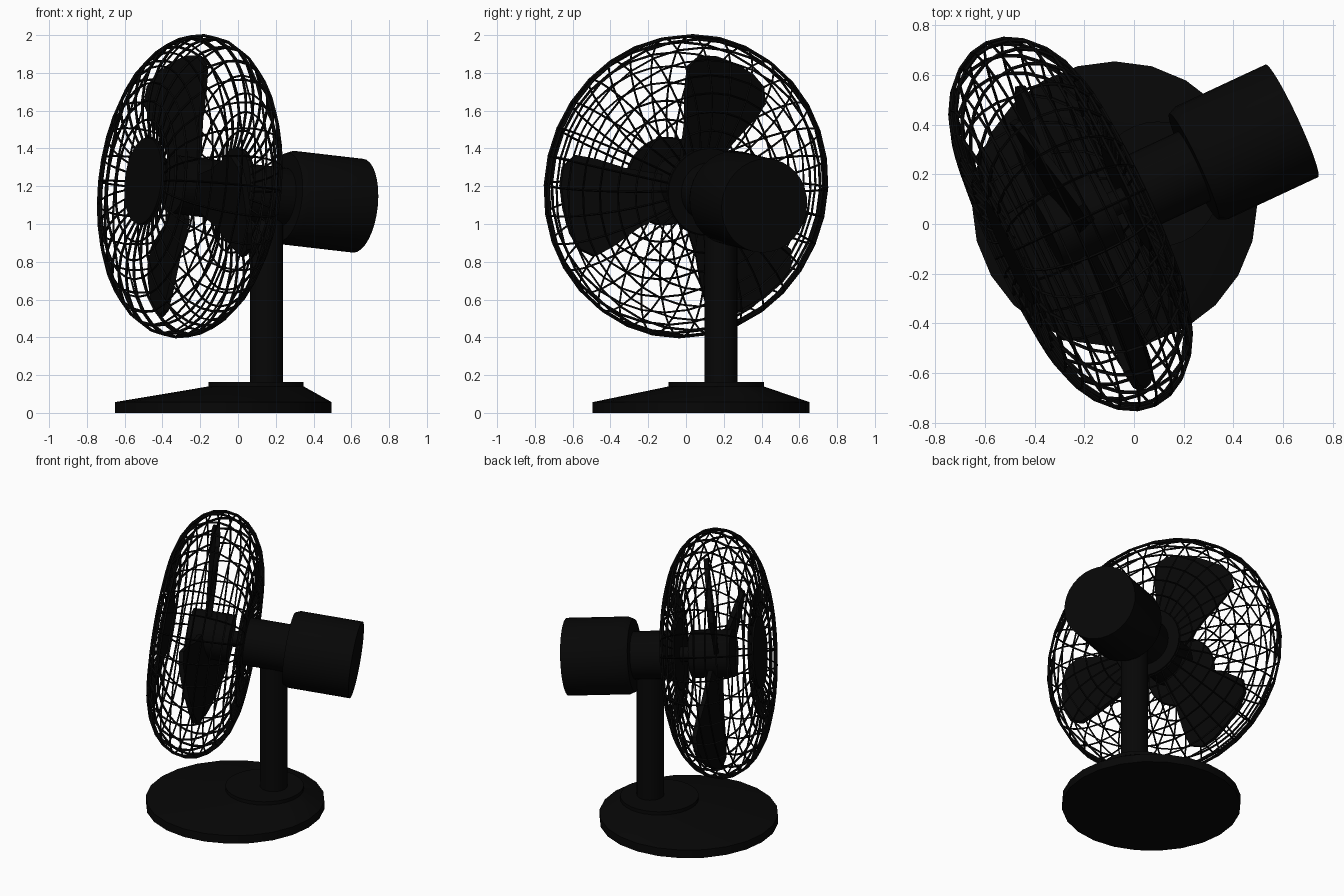
import bpy, bmesh
from math import sin, cos, pi, radians
from mathutils import Vector, Matrix

if "Cube" in bpy.data.objects:
    bpy.data.objects.remove(bpy.data.objects["Cube"])

black = bpy.data.materials.new("black_plastic")
black.diffuse_color = (0.002, 0.002, 0.002, 1)
black.use_nodes = True
black.node_tree.nodes["Principled BSDF"].inputs["Base Color"].default_value = black.diffuse_color

# Frame of the swivelled, tilted head: local z points out of the front
yaw, tilt = radians(25), radians(6)
front = Vector((-cos(yaw) * cos(tilt), -sin(yaw) * cos(tilt), sin(tilt)))
side = Vector((sin(yaw), -cos(yaw), 0))
up = front.cross(side)
HEAD = Matrix.Translation((-0.255, 0, 1.2)) @ Matrix((side, up, front)).transposed().to_4x4()


def finish(name, bm, matrix=Matrix(), smooth=True):
    bmesh.ops.recalc_face_normals(bm, faces=bm.faces)
    me = bpy.data.meshes.new(name)
    bm.to_mesh(me)
    bm.free()
    me.materials.append(black)
    ob = bpy.data.objects.new(name, me)
    bpy.context.collection.objects.link(ob)
    ob.matrix_world = matrix
    if smooth:
        bpy.context.view_layer.objects.active = ob
        ob.select_set(True)
        bpy.ops.object.shade_smooth_by_angle(angle=radians(30))
        ob.select_set(False)
    return ob


def loft(bm, profile, sides, caps=True):
    """Skin circles given as (radius, z) or (radius, z, x, y)."""
    rings = []
    for r, z, *c in profile:
        cx, cy = c or (0, 0)
        rings.append([bm.verts.new((cx + r * sin(2 * pi * i / sides),
                                    cy + r * cos(2 * pi * i / sides), z)) for i in range(sides)])
    for a, b in zip(rings, rings[1:]):
        for i in range(sides):
            j = (i + 1) % sides
            bm.faces.new((a[i], a[j], b[j], b[i]))
    if caps:
        bm.faces.new(rings[0])
        bm.faces.new(rings[-1])


def round_part(name, profile, sides=32, matrix=Matrix()):
    bm = bmesh.new()
    loft(bm, profile, sides)
    return finish(name, bm, matrix)


# Stand: skewed conical base, collar and post
round_part("base", [(0.574, 0, -0.078, 0.08), (0.574, 0.057, -0.078, 0.08),
                    (0.252, 0.14, 0.096, 0.16)], 24)
round_part("collar", [(0.252, 0.13, 0.096, 0.16), (0.252, 0.163, 0.096, 0.16)], 32)
round_part("post", [(0.0875, 0.15, 0.15, 0.185), (0.0875, 1.12, 0.15, 0.185)], 24)

# Head: motor, neck, shaft, hub and guard plates
round_part("motor", [(0.25, -0.987), (0.25, -0.585), (0.235, -0.55)], 32, HEAD)
round_part("neck", [(0.155, -0.56), (0.155, -0.26)], 32, HEAD)
round_part("shaft", [(0.05, -0.28), (0.05, 0.0)], 16, HEAD)
round_part("hub", [(0.155, -0.17), (0.155, 0.1)], 24, HEAD)
for name, u in (("front_plate", 0.26), ("back_plate", -0.26)):
    round_part(name, [(0.23, u - 0.015), (0.23, u + 0.015)], 32, HEAD)

# Wire guard: flattened ring profile turned into wires
bm = bmesh.new()
start, rows = radians(116), 16
angles = [-start + 2 * start * i / rows for i in range(rows + 1)]
loft(bm, [(0.405 + 0.397 * cos(a), 0.285 * sin(a)) for a in angles], 32, caps=False)
guard = finish("wire_guard", bm, HEAD, smooth=False)
wire = guard.modifiers.new("wires", 'WIREFRAME')
wire.thickness = 0.016
wire.offset = 0
wire.use_even_offset = False

# Three pitched blades, standing more upright than the guard
ROTOR = HEAD @ Matrix.Translation((0, -0.02, -0.01)) @ Matrix.Rotation(radians(4.5), 4, 'X')
half = [(0.12, 0.10), (0.33, 0.165), (0.48, 0.235), (0.60, 0.275), (0.68, 0.225), (0.715, 0.13)]
outline = half + [(0.725, 0)] + [(r, -t) for r, t in reversed(half)]
pitch = radians(12)
for n, deg in enumerate((68, 188, 308)):
    a = radians(deg)
    d = Vector((-cos(a), sin(a), 0))
    t_dir = Vector((-sin(a), -cos(a), 0)) * cos(pitch) + Vector((0, 0, sin(pitch)))
    bm = bmesh.new()
    bm.faces.new([bm.verts.new(d * r + t_dir * t) for r, t in outline])
    blade = finish(f"blade_{n + 1}", bm, ROTOR, smooth=False)
    solid = blade.modifiers.new("thickness", 'SOLIDIFY')
    solid.thickness = 0.03
    solid.offset = 0
